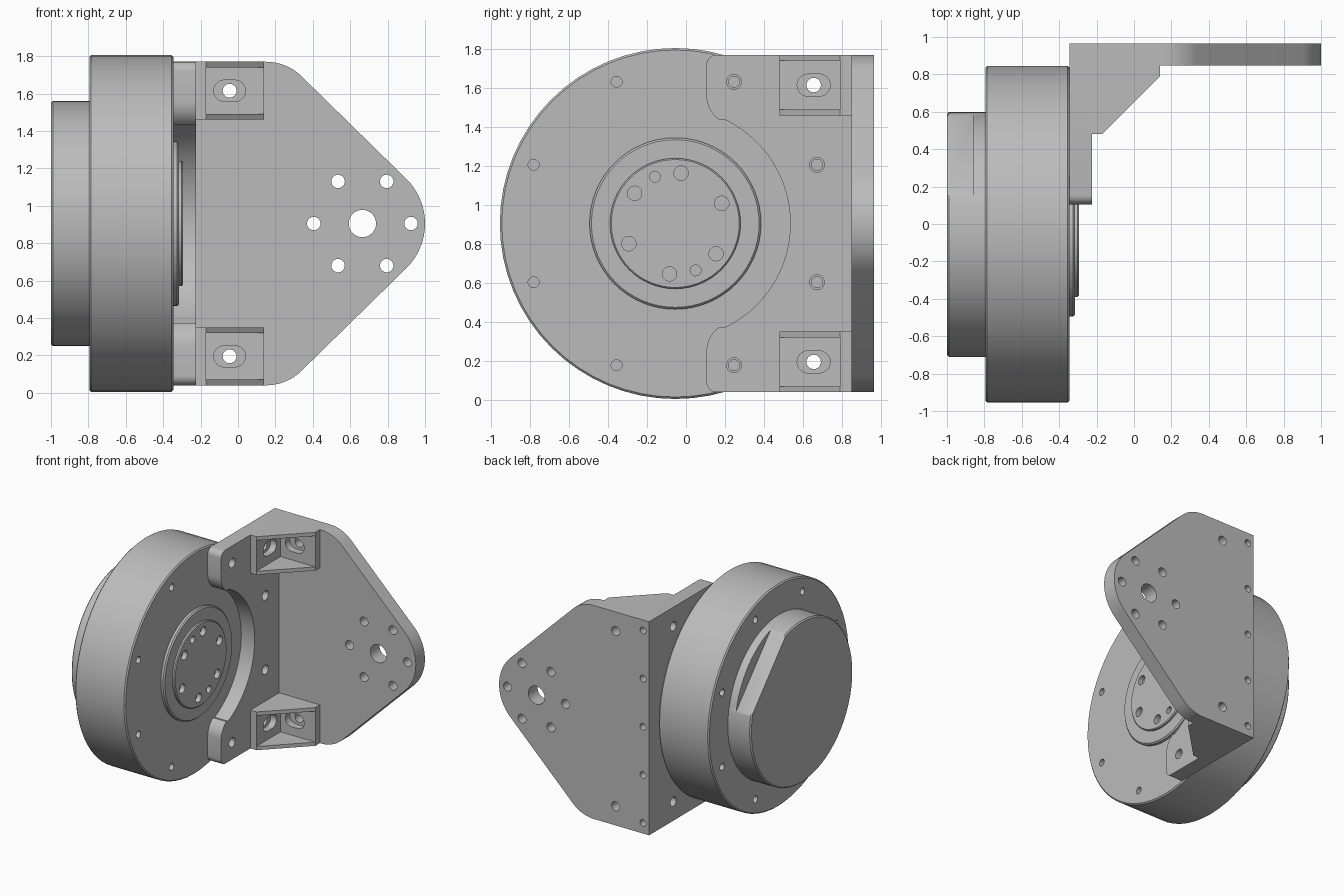
import bpy, bmesh
from math import sin, cos, radians, pi
from mathutils import Vector

if "Cube" in bpy.data.objects:
    bpy.data.objects.remove(bpy.data.objects["Cube"])

GREY = (0.5, 0.5, 0.5, 1)
metal = bpy.data.materials.new("plain_grey_metal")
metal.use_nodes = True
metal.diffuse_color = GREY
metal.node_tree.nodes["Principled BSDF"].inputs["Base Color"].default_value = GREY

MID = 0.905                      # height of the drive axis
AXIS = (-0.055, MID)             # drive axis in y, z


def arc(c, r, a0, a1, n):
    """Points on an arc, angles in degrees."""
    angles = [radians(a0 + (a1 - a0) * i / n) for i in range(n + 1)]
    return [(c[0] + r * cos(a), c[1] + r * sin(a)) for a in angles]


def circle(c, r, n=24):
    return arc(c, r, 0, 360, n)[:-1]


def polar(c, r, a):
    return arc(c, r, a, a, 1)[0]


def slot(c, half, r):
    return arc((c[0] + half, c[1]), r, -90, 90, 12) + arc((c[0] - half, c[1]), r, 90, 270, 12)


def flip(p):
    return (p[0], 2 * MID - p[1])


def mirrored(half):
    """Close an outline by mirroring its upper half about the axis height."""
    return half + [flip(p) for p in reversed(half) if abs(p[1] - MID) > 1e-4]


def make(name, bm):
    bmesh.ops.recalc_face_normals(bm, faces=bm.faces)
    mesh = bpy.data.meshes.new(name)
    bm.to_mesh(mesh)
    bm.free()
    mesh.materials.append(metal)
    ob = bpy.data.objects.new(name, mesh)
    bpy.context.collection.objects.link(ob)
    return ob


def prism(name, shapes, axis, a, b):
    """Extrude outlines along an axis: x takes (y, z), y takes (x, z), z takes (x, y)."""
    place = {"x": lambda p, t: (t, *p), "y": lambda p, t: (p[0], t, p[1]),
             "z": lambda p, t: (*p, t)}[axis]
    bm = bmesh.new()
    for pts in shapes:
        face = bm.faces.new([bm.verts.new(place(p, a)) for p in pts])
        ext = bmesh.ops.extrude_face_region(bm, geom=[face])["geom"]
        shift = Vector(place((0, 0), b - a))
        bmesh.ops.translate(bm, vec=shift, verts=[v for v in ext if isinstance(v, bmesh.types.BMVert)])
    return make(name, bm)


def turned(name, profile, n=64):
    """Solid of revolution about the drive axis from (x, radius) points."""
    bm = bmesh.new()
    rings = [[bm.verts.new((x, *p)) for p in circle(AXIS, r, n)] for x, r in profile]
    for lo, hi in zip(rings, rings[1:]):
        for i in range(n):
            j = (i + 1) % n
            bm.faces.new((lo[i], lo[j], hi[j], hi[i]))
    bm.faces.new(rings[0])
    bm.faces.new(rings[-1])
    return make(name, bm)


def cut(ob, shapes, axis, a, b):
    tool = prism("cutter", shapes, axis, a, b)
    tool.hide_render = True
    mod = ob.modifiers.new("cut", "BOOLEAN")
    mod.operation, mod.solver, mod.object = "DIFFERENCE", "EXACT", tool
    bpy.context.view_layer.objects.active = ob
    bpy.ops.object.modifier_apply(modifier=mod.name)
    bpy.data.objects.remove(tool)


def rect(x0, x1, y0, y1):
    return [(x0, y0), (x1, y0), (x1, y1), (x0, y1)]


# Round drive body with bolt circle on both faces
E = 0.01
body = turned("drive_body", [(-0.795, 0.89), (-0.785, 0.9), (-0.355, 0.9), (-0.345, 0.89)])
bolts = [polar(AXIS, 0.787, 22.5 + 45 * k) for k in range(8)]
bolt_holes = [circle(p, 0.028) for p in bolts]
cut(body, bolt_holes, "x", -0.45, -0.3)
cut(body, bolt_holes, "x", -0.85, -0.7)

# Rear cap with a flat milled on its upper back edge
cap = turned("rear_cap", [(-1, 0.645), (-0.99, 0.655), (-0.79, 0.655)])
u, v = Vector((cos(radians(42)), sin(radians(42)))), Vector((-sin(radians(42)), cos(radians(42))))
centre = Vector(AXIS)
flat = [tuple(centre + u * s + v * t) for s, t in rect(0.565, 0.9, -0.6, 0.6)]
cut(cap, [flat], "x", -1.1, -0.86)

# Stepped output flange and drilled hub
flange = turned("output_flange", [(-0.35, 0.44), (-0.325, 0.44), (-0.315, 0.43)])
hub = turned("output_hub", [(-0.35, 0.335), (-0.302, 0.335), (-0.295, 0.328)])
hub_holes = [circle(polar(AXIS, 0.26, 23.5 + 60 * k), 0.037) for k in range(6)]
hub_holes += [circle(polar(AXIS, 0.262, a), 0.028) for a in (113.5, 293.5)]
for part in (flange, hub):
    cut(part, hub_holes, "x", -0.335, -0.25)

# Side plate of the bracket, cut round the flange
half = arc(AXIS, 0.59, 0, 65, 18)
half += arc((0.255, 1.56), 0.15, 236, 180, 6)
half += arc((0.155, 1.72), 0.05, 180, 90, 6) + [(0.85, 1.77)]
side = prism("bracket_side_plate", [mirrored(half)], "x", -0.345, -0.225)
front_bolts = [p for p in bolts if p[0] > 0]
cut(side, [circle(p, 0.028) for p in front_bolts], "x", -0.4, -0.2)
cut(side, [circle(p, 0.038) for p in front_bolts], "x", -0.285, -0.2)
side_mounts = [(0.655, 1.615), flip((0.655, 1.615))]
cut(side, [circle(p, 0.037) for p in side_mounts], "x", -0.4, -0.2)

# Back plate with rounded nose and mounting pattern
NOSE = (0.665, MID)
half = arc(NOSE, 0.335, 0, 46, 12) + arc((0.15, 1.5), 0.27, 46, 90, 10) + [(-0.345, 1.77)]
back = prism("bracket_back_plate", [mirrored(half)], "y", 0.848, 0.965)
back_mounts = [(-0.045, 1.615), flip((-0.045, 1.615))]
holes = [circle(NOSE, 0.073, 32)]
holes += [circle(polar(NOSE, 0.26, 60 * k), 0.036) for k in range(6)]
holes += [circle(p, 0.037) for p in back_mounts]
cut(back, holes, "y", 0.8, 1.0)
edge_holes = [circle((-0.29, MID + 0.39 * k), 0.027) for k in range(-2, 3)]
for part in (back, side):
    cut(part, edge_holes, "y", 0.75, 1.0)

# Pocketed gussets joining the two plates
outline = [(-0.225, 0.48), (-0.17, 0.48), (0.14, 0.79), (0.14, 0.85), (-0.225, 0.85)]
for name, z0 in (("upper_gusset", 1.46), ("lower_gusset", 0.04)):
    z1 = z0 + 0.31
    zc = 1.615 if z0 > 1 else 2 * MID - 1.615
    gusset = prism(name, [outline], "z", z0, z1)
    cut(gusset, [rect(-0.172, 0.3, 0.3, 0.79)], "z", z0 + 0.03, z1 - 0.03)
    cut(gusset, [slot((-0.045, zc), 0.028, 0.057)], "y", 0.7, 0.9)
    cut(gusset, [slot((0.655, zc), 0.028, 0.057)], "x", -0.3, -0.1)

# Smooth the round walls, keep edges sharp
for ob in bpy.context.view_layer.objects:
    ob.select_set(ob.type == "MESH" and metal.name in ob.data.materials)
bpy.context.view_layer.objects.active = body
bpy.ops.object.shade_smooth_by_angle(angle=radians(30))
